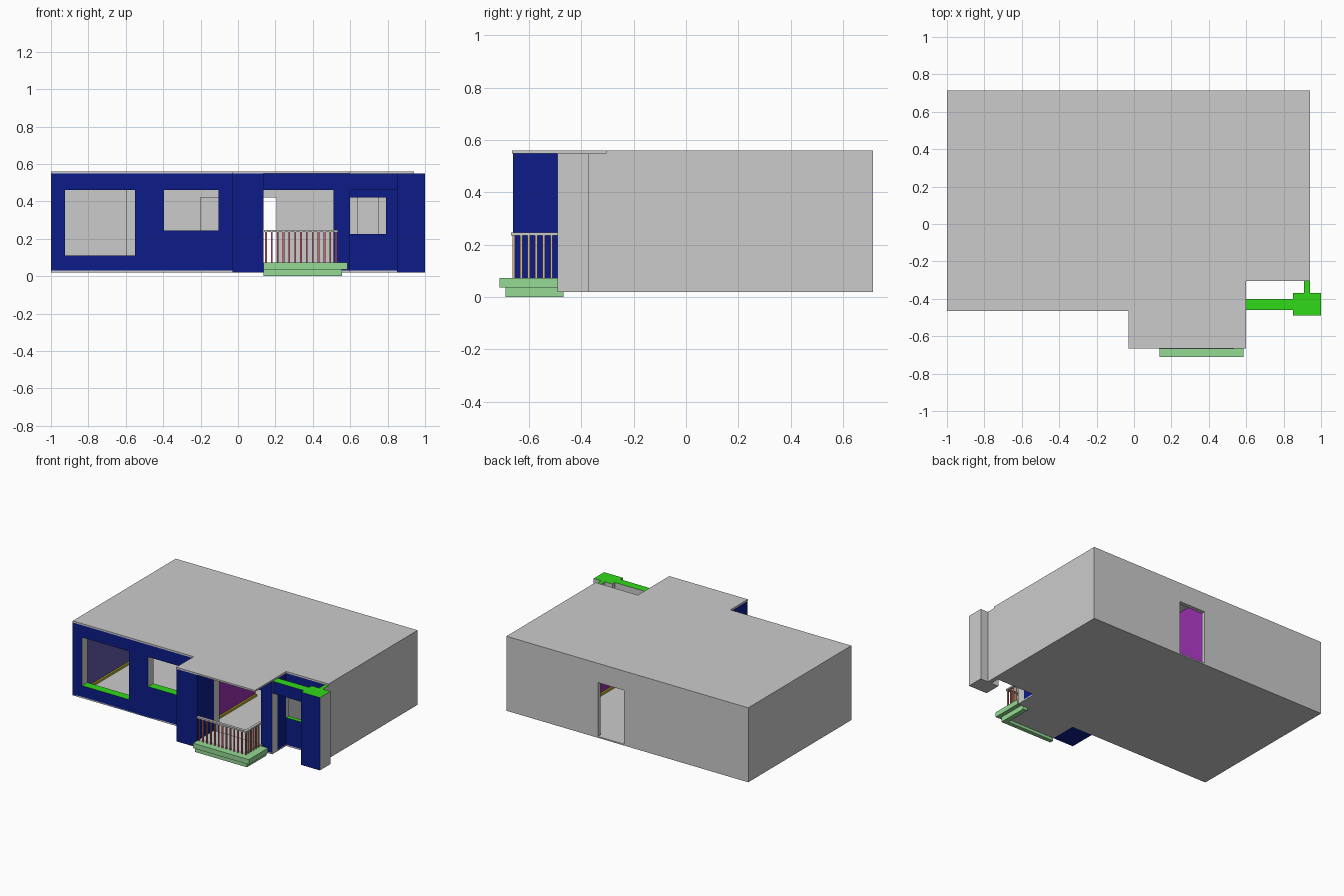
import bpy, bmesh
from mathutils import Vector

if "Cube" in bpy.data.objects:
    bpy.data.objects.remove(bpy.data.objects["Cube"])


def mat(name, r, g, b):
    m = bpy.data.materials.new(name)
    m.diffuse_color = (r, g, b, 1)
    m.use_nodes = True
    m.node_tree.nodes["Principled BSDF"].inputs["Base Color"].default_value = m.diffuse_color
    return m


GREY = mat("plain_grey", 0.6, 0.6, 0.6)
NAVY = mat("navy_paint", 0.004, 0.012, 0.25)
GREEN = mat("bright_green", 0.03, 0.7, 0.01)
PURPLE = mat("purple_paint", 0.3, 0.03, 0.4)
VIOLET = mat("violet_paint", 0.12, 0.1, 0.4)
YELLOW = mat("yellow_trim", 0.5, 0.45, 0.02)
MINT = mat("mint_step", 0.3, 0.7, 0.3)
RED = mat("red_baluster", 0.6, 0.12, 0.15)
TAN = mat("tan_baluster", 0.7, 0.5, 0.25)
SIDES = {"+x": (1, 0, 0), "-x": (-1, 0, 0), "-y": (0, -1, 0), "+z": (0, 0, 1)}
BASE, TOP = 0.02, 0.548


def finish(bm, name, base=None, sides=None):
    """Turn a bmesh into an object, painting faces by the way they point."""
    bmesh.ops.remove_doubles(bm, verts=bm.verts, dist=1e-5)
    bmesh.ops.recalc_face_normals(bm, faces=bm.faces)
    me = bpy.data.meshes.new(name)
    me.materials.append(base or GREY)
    for i, (side, m) in enumerate((sides or {}).items(), 1):
        me.materials.append(m)
        for f in bm.faces:
            if f.normal.dot(Vector(SIDES[side])) > 0.9:
                f.material_index = i
    bm.to_mesh(me)
    bm.free()
    ob = bpy.data.objects.new(name, me)
    bpy.context.collection.objects.link(ob)
    return ob


def slab(name, outline, z0, z1, base=None, sides=None):
    """Extrude a flat outline upward."""
    bm = bmesh.new()
    f = bm.faces.new([bm.verts.new((x, y, z0)) for x, y in outline])
    r = bmesh.ops.extrude_face_region(bm, geom=[f], use_keep_orig=True)
    bmesh.ops.translate(bm, vec=(0, 0, z1 - z0),
                        verts=[v for v in r["geom"] if isinstance(v, bmesh.types.BMVert)])
    return finish(bm, name, base, sides)


def box(name, x0, x1, y0, y1, z0=BASE, z1=TOP, base=None, sides=None):
    return slab(name, [(x0, y0), (x1, y0), (x1, y1), (x0, y1)], z0, z1, base, sides)


def wall(name, x0, x1, y0, y1, holes, base=None, sides=None):
    """Wall running along x with rectangular openings (xa, xb, za, zb)."""
    xs = sorted({x0, x1} | {v for h in holes for v in h[:2]})
    zs = sorted({BASE, TOP} | {v for h in holes for v in h[2:]})
    bm = bmesh.new()
    for a, b in zip(xs, xs[1:]):
        for c, d in zip(zs, zs[1:]):
            mx, mz = (a + b) / 2, (c + d) / 2
            if not any(h[0] < mx < h[1] and h[2] < mz < h[3] for h in holes):
                bm.faces.new([bm.verts.new((x, y0, z)) for x, z in
                              ((a, c), (b, c), (b, d), (a, d))])
    bmesh.ops.remove_doubles(bm, verts=bm.verts, dist=1e-5)
    r = bmesh.ops.extrude_face_region(bm, geom=bm.faces[:], use_keep_orig=True)
    bmesh.ops.translate(bm, vec=(0, y1 - y0, 0),
                        verts=[v for v in r["geom"] if isinstance(v, bmesh.types.BMVert)])
    return finish(bm, name, base, sides)


FRONT = {"-y": NAVY, "+z": GREEN}

# Roof and floor
slab("roof", [(-1, -.465), (-.03, -.465), (-.03, -.665), (.6, -.665), (.6, -.305),
              (.94, -.305), (.94, .715), (-1, .715)], TOP, .56)
slab("floor", [(-1, -.465), (.6, -.465), (.6, -.305), (.94, -.305),
               (.94, .715), (-1, .715)], BASE, .03)

# Outer walls
wall("front_wall", -1, .6, -.465, -.405,
     [(-.925, -.55, .11, .46), (-.395, -.105, .245, .46), (.135, .51, BASE, .46)],
     sides=FRONT)
wall("back_wall", -1, .94, .685, .715, [(-.005, .205, BASE, .42)])
box("left_wall", -1, -.97, -.405, .685, sides={"+x": VIOLET})
box("right_wall", .91, .94, -.37, .685, sides={"+z": GREEN})

# Projecting block beside the porch
box("porch_block", -.03, .135, -.66, -.465, base=NAVY)

# Side entry: return wall, windowed wall, lintel and corner pillar
box("entry_side_wall", .57, .6, -.405, -.305, sides={"+x": NAVY})
wall("entry_back_wall", .57, .91, -.305, -.275, [(.6, .79, .225, .42)], sides=FRONT)
box("entry_lintel", .6, .85, -.46, -.4, .46, TOP, sides=FRONT)
box("corner_pillar", .85, 1, -.49, -.37, sides=FRONT)

# Interior partitions
box("hall_wall_left", -.03, 0, -.405, .2, sides={"+x": PURPLE, "-x": YELLOW})
box("hall_wall_right", .56, .585, -.275, .2, sides={"-x": PURPLE})
wall("middle_wall", -.6, -.03, .175, .2, [(-.2, -.1, BASE, .42)])
wall("right_room_wall", .585, .91, .04, .065, [(.64, .75, BASE, .42)])
box("rear_room_left", -.6, -.575, .2, .685, sides={"+x": VIOLET})
box("rear_room_right", -.055, -.03, .38, .685, sides={"+x": PURPLE})

# Yellow skirting along the side walls
for n, x, y1 in (("left", -.97, .685), ("hall", 0, .2)):
    box("skirting_" + n, x, x + .012, -.405, y1, .03, .045, YELLOW)
box("skirting_right", .548, .56, -.275, .2, .03, .045, YELLOW)

# Porch deck with two L-shaped steps wrapping its front and right sides
box("porch_deck", .135, .52, -.66, -.465, BASE, .07)
for n, x, yf, yb, z0, z1 in (("lower", .555, -.69, -.468, 0, .036),
                             ("upper", .585, -.712, -.49, .036, .072)):
    slab(n + "_step", [(.137, yf), (x, yf), (x, yb), (.52, yb), (.52, -.66), (.137, -.66)],
         z0, z1, MINT)

# Railing: L-shaped handrail on rows of thin balusters
slab("handrail", [(.135, -.668), (.535, -.668), (.535, -.49), (.515, -.49),
                  (.515, -.648), (.135, -.648)], .235, .246)
R = .0045


def baluster(name, x, y, color):
    box(name, x - R, x + R, y - R, y + R, .07, .236, RED, {"+x": color})


for i in range(13):
    baluster(f"front_baluster_{i + 1}", .15 + i * .0312, -.658, TAN)
for i in range(5):
    baluster(f"side_baluster_{i + 1}", .525, -.63 + i * .029, TAN)
